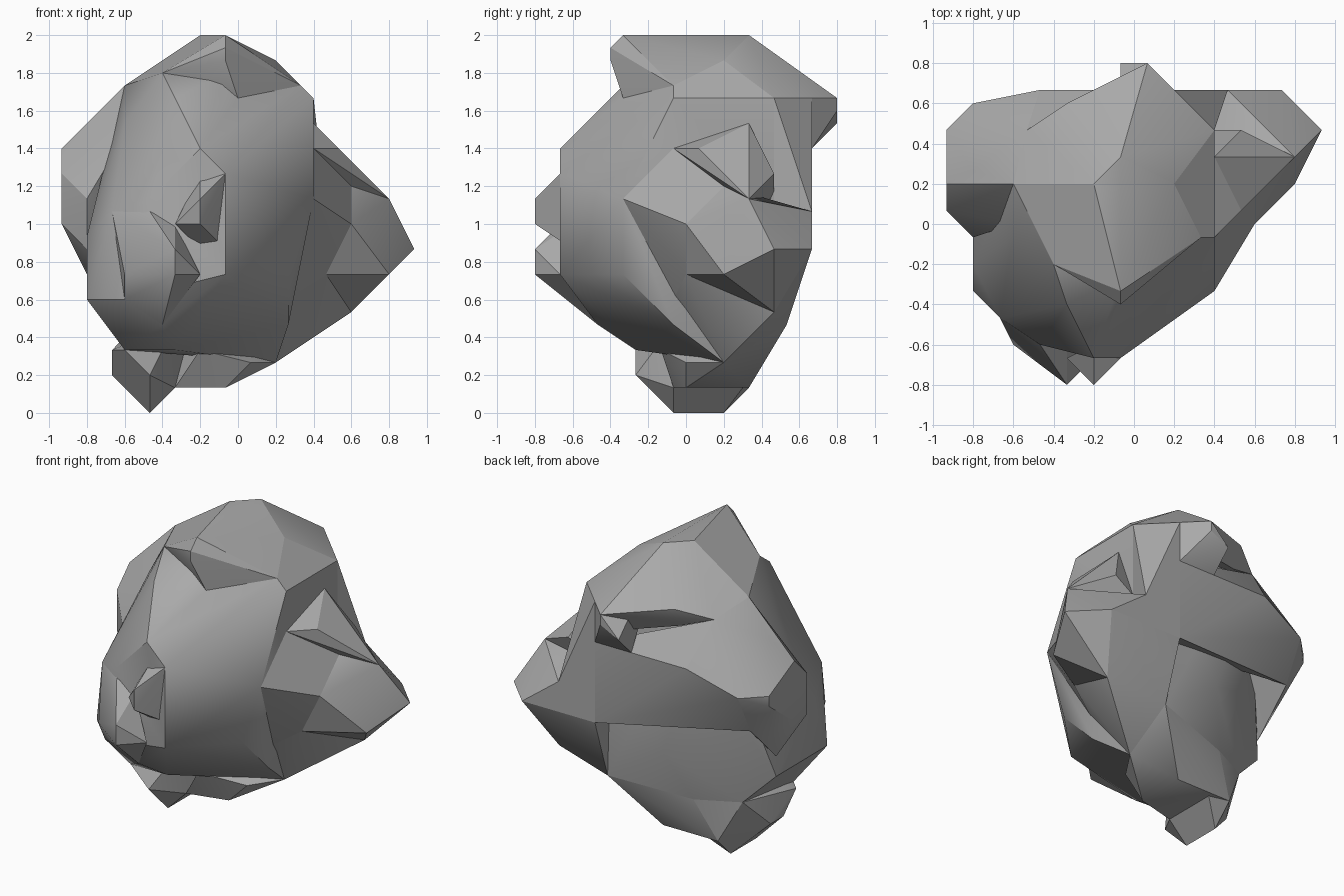
import bpy
import bmesh
from mathutils import Vector

# Corners are given in fifteenths of a unit
STEP = 1.0 / 15.0

default_cube = bpy.data.objects.get("Cube")
if default_cube:
    bpy.data.objects.remove(default_cube, do_unlink=True)

# Stone colour
stone = bpy.data.materials.new("stone grey")
stone.use_nodes = True
stone.diffuse_color = (0.40, 0.40, 0.40, 1.0)
shader = stone.node_tree.nodes["Principled BSDF"]
shader.inputs["Base Color"].default_value = stone.diffuse_color
shader.inputs["Roughness"].default_value = 0.9


def chiselled_block(name, corners):
    """Wrap a tight faceted skin around a few corner points."""
    bm = bmesh.new()
    for corner in corners:
        bm.verts.new(Vector(corner) * STEP)
    hull = bmesh.ops.convex_hull(bm, input=bm.verts)
    spare = set(hull["geom_interior"]) | set(hull["geom_unused"])
    spare_verts = [item for item in spare if isinstance(item, bmesh.types.BMVert)]
    bmesh.ops.delete(bm, geom=spare_verts, context="VERTS")
    bmesh.ops.recalc_face_normals(bm, faces=bm.faces)
    mesh = bpy.data.meshes.new(name)
    bm.to_mesh(mesh)
    bm.free()
    mesh.materials.append(stone)
    block = bpy.data.objects.new(name, mesh)
    bpy.context.collection.objects.link(block)
    bpy.ops.object.select_all(action="DESELECT")
    block.select_set(True)
    bpy.context.view_layer.objects.active = block
    bpy.ops.object.shade_smooth_by_angle(angle=0.5)
    return block


# Main boulder: brow, front face, flanks, back and belly
chiselled_block("boulder_body", [
    (-5, -6, 25), (0, -5, 25), (-6, -3, 27), (-1, -4, 27), (3, -1, 26),
    (5, -1, 26), (3, 3, 28), (-1, 5, 29), (-9, 3, 26), (-9, -1, 23),
    (-8, 7, 25), (-3, -10, 21), (-1, -10, 19), (-1, -10, 11),
    (6, -1, 25), (6, 7, 25), (6, 7, 17), (6, -1, 21), (6, -5, 17),
    (4, -5, 11), (4, -1, 7), (3, 3, 4), (3, 8, 7), (-3, 8, 11),
    (-5, 6, 6), (-9, 4, 6), (-9, -4, 5), (-5, -4, 5), (-6, -7, 7),
    (-9, -8, 9), (-12, -5, 9), (-12, 3, 9), (-12, -3, 14),
    (-10, -7, 16), (-7, -9, 17), (-1, 8, 15), (-10, 5, 14),
])

# Shoulder swelling out on the right side
chiselled_block("right_shoulder", [
    (-14, 7, 19), (-14, 7, 18), (-14, 3, 21), (-14, 1, 19), (-14, 1, 15),
    (-14, 3, 15), (-12, -1, 17), (-12, 0, 13), (-12, 4, 23), (-12, 9, 19),
    (-7, 10, 21), (-8, 7, 25), (-9, 3, 26), (-12, 7, 15), (-12, 3, 11),
    (-9, 0, 22), (-5, 5, 17),
])

# Shelf running across the back, undercut below
chiselled_block("back_shelf", [
    (-1, 10, 17), (-1, 10, 21), (-7, 10, 21), (-12, 9, 19), (-14, 7, 18),
    (-12, 7, 15), (-1, 8, 15), (3, 10, 13), (3, 10, 21), (-8, 7, 25),
    (-5, 5, 20), (3, 5, 15),
])

# Overhanging front of the ridge along the top
chiselled_block("crown_ridge", [
    (-1, -6, 29), (-1, -6, 28), (-1, -5, 30), (0, -5, 25), (5, -1, 26),
    (3, 3, 28), (-1, 5, 30), (-3, 3, 30), (-6, -3, 27), (-9, 3, 26),
])

# Roof of the ridge falling away to the back
chiselled_block("back_roof", [
    (1, 12, 25), (-5, 9, 26), (-8, 7, 25), (-9, 3, 26), (-3, 3, 30),
    (-1, 5, 30), (-5, 8, 24), (0, 10, 23),
])

# Horn jutting out at the back
chiselled_block("back_horn", [
    (1, 12, 25), (1, 12, 24), (-1, 12, 23), (-1, 5, 30), (3, 3, 28),
    (5, -1, 26), (6, -1, 25), (6, 7, 25), (3, 10, 25), (3, 10, 21),
    (-1, 10, 21),
])

# Flat wall under the horn
chiselled_block("back_wall", [
    (6, 7, 25), (6, 7, 13), (3, 10, 25), (7, 10, 16), (7, 10, 13),
    (3, 10, 13), (-1, 10, 17), (-1, 10, 21), (0, 5, 20),
])

# Root, arm and underside of the wedge reaching out on the left side
chiselled_block("wedge_root", [
    (6, -5, 17), (9, 0, 15), (9, 3, 18), (6, -1, 21), (7, 0, 11),
    (4, -1, 9), (3, 3, 18), (4, 3, 9),
])
chiselled_block("wedge_arm", [
    (9, 0, 15), (12, 3, 11), (12, 7, 11), (14, 7, 13), (12, 5, 17),
    (9, 3, 18), (11, 10, 13), (9, 7, 8), (7, 0, 11), (7, 10, 16),
    (3, 10, 13), (5, 2, 17),
])
chiselled_block("wedge_underside", [
    (7, 0, 11), (4, -1, 9), (3, 3, 4), (9, 7, 8), (7, 7, 8),
    (3, 8, 7), (3, 10, 13), (11, 10, 13), (3, 3, 12),
])

# Ledge above the wedge
chiselled_block("left_ledge", [
    (6, -1, 21), (8, 1, 21), (6, 5, 23), (8, 7, 19), (9, 3, 18),
    (12, 5, 17), (5, 7, 17),
])

# Knobs on the front face
chiselled_block("upper_front_knob", [
    (-3, -12, 17), (-3, -12, 15), (-1, -10, 19), (-3, -9, 19),
    (-5, -10, 15), (-3, -9, 13), (-1, -9, 13),
])
chiselled_block("lower_front_knob", [
    (-5, -12, 13), (-5, -12, 11), (-9, -9, 11), (-9, -8, 9), (-6, -7, 7),
    (-10, -7, 16), (-7, -9, 16), (-5, -9, 15), (-3, -10, 11),
])

# Pointed foot and the shelf beside it
chiselled_block("foot", [
    (-9, -4, 5), (-10, -3, 5), (-10, -1, 3), (-10, 1, 3), (-7, -4, 3),
    (-7, -1, 0), (-7, 3, 0), (-5, -1, 2), (-7, 5, 2), (-9, 4, 6),
    (-3, 6, 4), (-5, -1, 7), (-5, 6, 6),
])
chiselled_block("foot_shelf", [
    (-5, -1, 2), (-1, 0, 2), (-1, 5, 2), (-7, 5, 2), (-3, -2, 5),
    (1, 0, 4), (3, 3, 4), (-3, 6, 4), (3, 8, 7), (-5, 6, 6),
])
